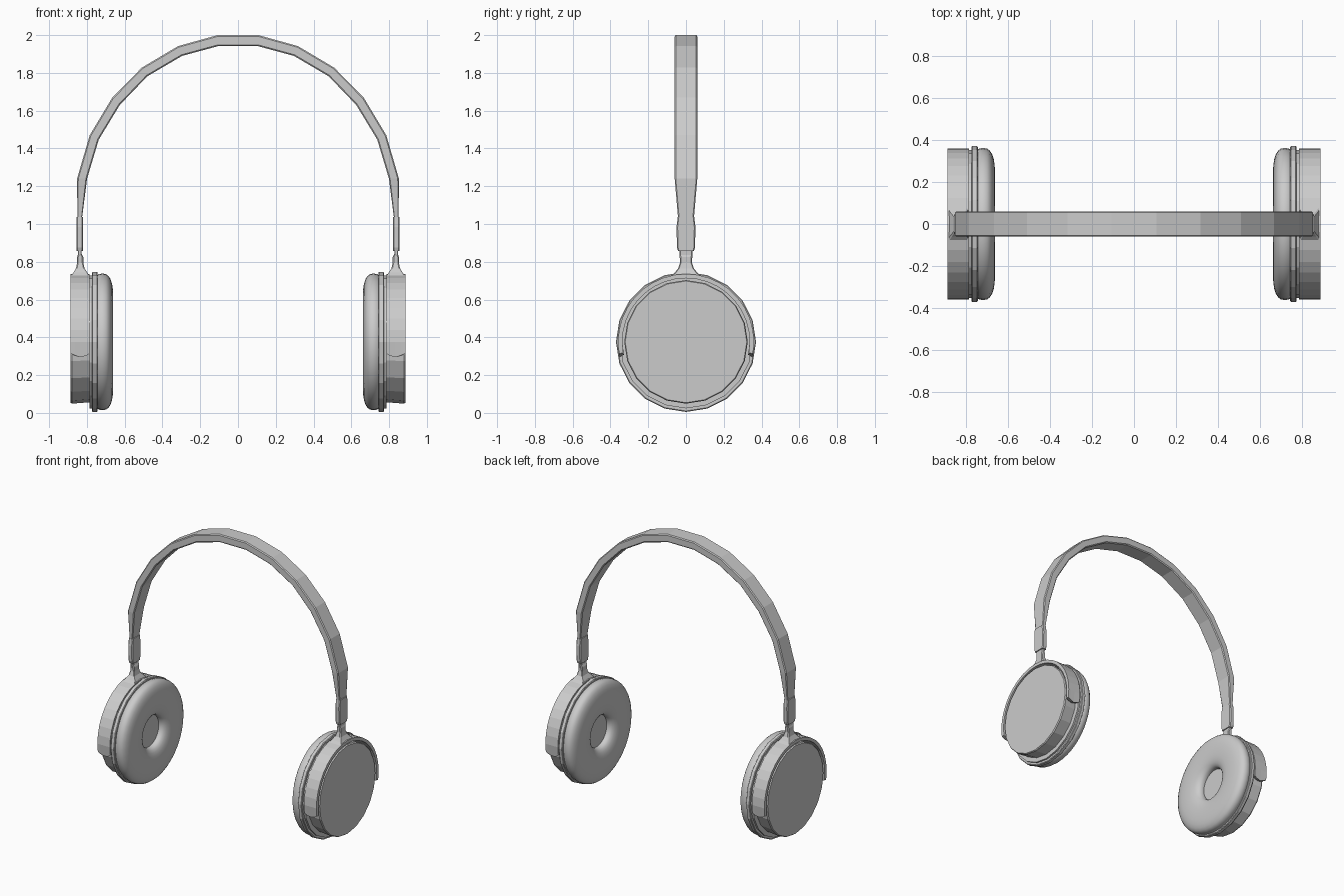
import bpy, bmesh
from math import sin, cos, pi, radians

if "Cube" in bpy.data.objects:
    bpy.data.objects.remove(bpy.data.objects["Cube"])

CZ = 0.376  # height of the ear cup axis


def loft(name, rings, closed=False, caps=True, mirror=True, smooth=None):
    """Skin a row of equal-sized point loops into a mesh, mirrored across x."""
    bm = bmesh.new()
    vs = [[bm.verts.new(p) for p in r] for r in rings]
    n = len(rings[0])
    for i in range(len(vs) if closed else len(vs) - 1):
        a, b = vs[i], vs[(i + 1) % len(vs)]
        for j in range(n):
            k = (j + 1) % n
            bm.faces.new((a[j], a[k], b[k], b[j]))
    if caps and not closed:
        bm.faces.new(vs[0])
        bm.faces.new(vs[-1])
    bmesh.ops.recalc_face_normals(bm, faces=bm.faces)
    me = bpy.data.meshes.new(name)
    bm.to_mesh(me)
    bm.free()
    ob = bpy.data.objects.new(name, me)
    bpy.context.collection.objects.link(ob)
    if mirror:
        ob.modifiers.new("mirror", 'MIRROR').use_mirror_merge = False
    if smooth:
        bpy.ops.object.select_all(action='DESELECT')
        ob.select_set(True)
        bpy.context.view_layer.objects.active = ob
        bpy.ops.object.shade_smooth_by_angle(angle=radians(smooth))
    return ob


def lathe(name, profile, sides, smooth=None):
    """Revolve (x, radius) points round the ear cup axis."""
    return loft(name, [[(x, r * sin(2 * pi * j / sides), CZ + r * cos(2 * pi * j / sides))
                        for j in range(sides)] for x, r in profile], smooth=smooth)


def chamfered(x0, x1, hy, z, c=0.006):
    """Horizontal rectangular section with cut corners."""
    return [(x0 + c, -hy, z), (x1 - c, -hy, z), (x1, -hy + c, z), (x1, hy - c, z),
            (x1 - c, hy, z), (x0 + c, hy, z), (x0, hy - c, z), (x0, -hy + c, z)]


# Headband: outer x, outer z, inner x, inner z, half width
half = [(0.85, 1.03, 0.826, 1.03, 0.042), (0.852, 1.24, 0.799, 1.24, 0.060),
        (0.785, 1.47, 0.737, 1.447, 0.060), (0.665, 1.67, 0.626, 1.63, 0.060),
        (0.509, 1.828, 0.48, 1.782, 0.060), (0.317, 1.942, 0.296, 1.89, 0.060),
        (0.108, 2.0, 0.104, 1.942, 0.060)]
stations = half + [(-a, b, -c, d, w) for a, b, c, d, w in reversed(half)]
rings = []
for ox, oz, ix, iz, w in stations:
    def at(t, y):
        return (ox + (ix - ox) * t, y, oz + (iz - oz) * t)
    b = 0.006
    rings.append([at(0, -w + b), at(0.12, -w), at(0.88, -w), at(1, -w + b),
                  at(1, w - b), at(0.88, w), at(0.12, w), at(0, w - b)])
loft("headband", rings, mirror=False)

# Slider block, pin and hinge
loft("slider_block", [chamfered(0.82, 0.856, hy, z) for z, hy in
                      ((0.856, 0.042), (0.875, 0.048), (0.985, 0.050), (1.037, 0.044))])
loft("slider_pin", [chamfered(0.828, 0.848, 0.034, z, 0.004) for z in (0.82, 0.87)])
loft("hinge", [chamfered(x0, x1, hy, z) for z, x0, x1, hy in
               ((0.725, 0.787, 0.884, 0.078), (0.742, 0.797, 0.872, 0.060),
                (0.765, 0.812, 0.858, 0.042), (0.795, 0.819, 0.852, 0.032),
                (0.825, 0.819, 0.852, 0.033), (0.842, 0.827, 0.846, 0.036))])

# Yoke: half ring around the shell with softly rounded ends
XS = [0.785, 0.805, 0.835, 0.865, 0.886]
BULGE = [0, 0.6, 1, 0.6, 0]
yoke = []
N = 20
for i in range(N + 1):
    ring = []
    for r, order in ((0.360, range(5)), (0.337, range(4, -1, -1))):
        for k in order:
            a = -pi * 0.055 + pi * 1.11 * i / N
            extra = 0.055 * BULGE[k]
            a += -extra if i == 0 else extra if i == N else 0
            ring.append((XS[k], r * cos(a), CZ + r * sin(a)))
    yoke.append(ring)
loft("yoke", yoke)

# Shell with flat outer cap, neck and flange
lathe("cup_shell", [(0.772, 0.318), (0.787, 0.318), (0.787, 0.320),
                    (0.878, 0.327), (0.886, 0.322)], 20)
lathe("cup_neck", [(0.765, 0.352), (0.786, 0.352)], 20)
lathe("flange", [(0.743, 0.366), (0.747, 0.371), (0.769, 0.371), (0.773, 0.366)], 20)

# Ear cushion: soft padded ring, and the speaker disc at its centre
section = []
for i in range(24):
    a = 2 * pi * i / 24
    c, s = cos(a), sin(a)
    section.append((0.718 - 0.057 * (1 if c > 0 else -1) * abs(c) ** 0.8,
                    0.238 + 0.124 * (1 if s > 0 else -1) * abs(s) ** 0.8))
S = 40
loft("ear_cushion", [[(x, r * sin(2 * pi * j / S), CZ + r * cos(2 * pi * j / S))
                      for x, r in section] for j in range(S)], closed=True, smooth=60)
lathe("speaker_disc", [(0.722, 0.125), (0.745, 0.125)], 40)
